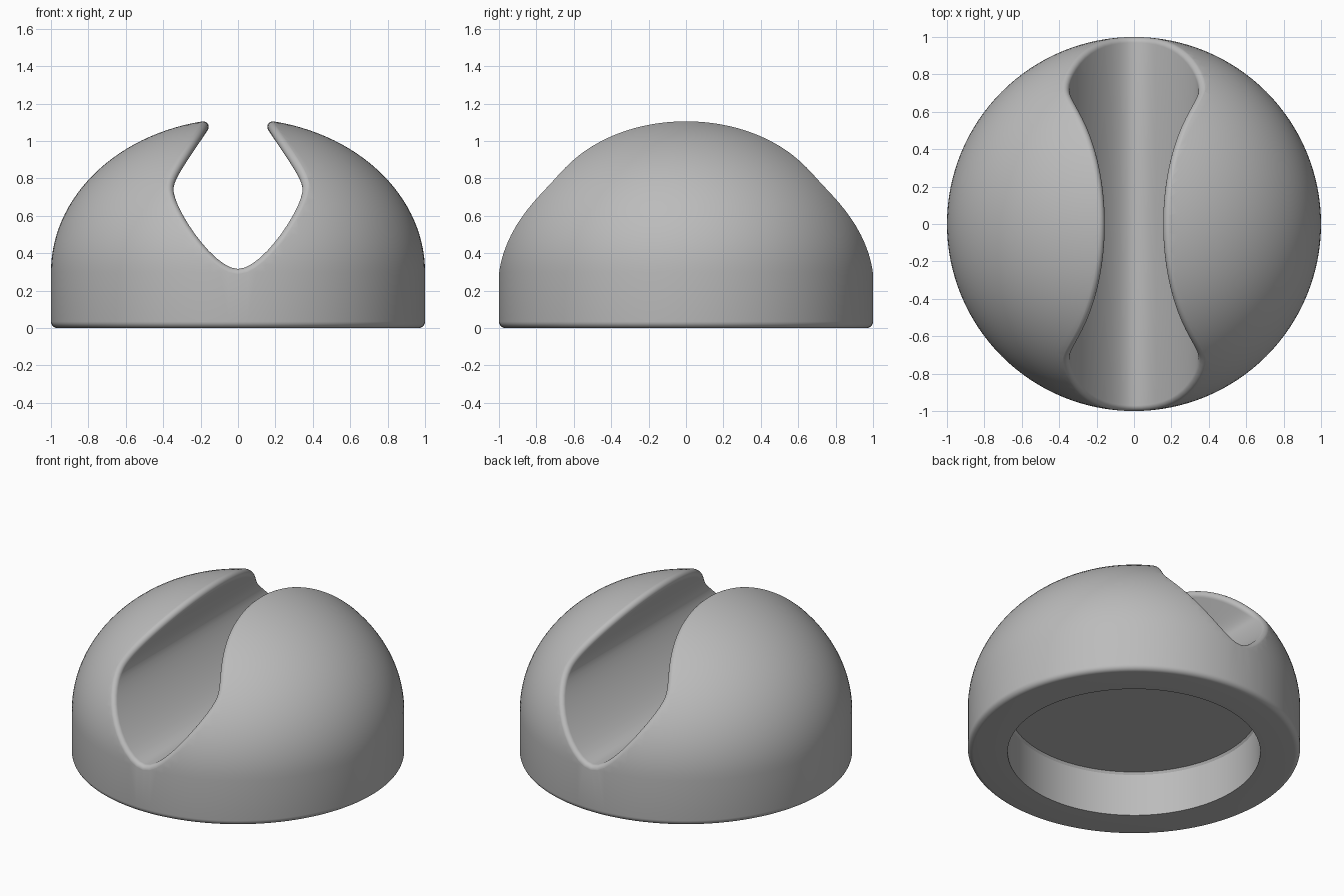
import bpy, bmesh
from math import sin, cos, pi, sqrt
from mathutils import Vector

if "Cube" in bpy.data.objects:
    bpy.data.objects.remove(bpy.data.objects["Cube"], do_unlink=True)

RISE, SHOULDER = 0.82, 0.30   # dome height above its shoulder
R = 0.03                      # rim rounding radius
K, ARC = 40, 8                # rim samples per quarter, rounding steps

grey = bpy.data.materials.new("plain grey")
grey.use_nodes = True
grey.diffuse_color = (0.5, 0.5, 0.5, 1)
grey.node_tree.nodes["Principled BSDF"].inputs["Base Color"].default_value = (0.5, 0.5, 0.5, 1)


def make_object(name, bm):
    bmesh.ops.recalc_face_normals(bm, faces=bm.faces)
    mesh = bpy.data.meshes.new(name)
    bm.to_mesh(mesh)
    bm.free()
    mesh.materials.append(grey)
    obj = bpy.data.objects.new(name, mesh)
    bpy.context.collection.objects.link(obj)
    return obj


# Domed body with a round recess underneath, turned from one profile
profile = [(0, 0.295), (0.75, 0.295), (0.76, 0.28), (0.76, 0)]
profile += [(0.965 + 0.035 * sin(a), 0.035 - 0.035 * cos(a))
            for a in (i * pi / 12 for i in range(7))]
profile += [(cos(a), SHOULDER + RISE * sin(a)) for a in (i * pi / 64 for i in range(32))]
profile += [(0, SHOULDER + RISE)]
bm = bmesh.new()
verts = [bm.verts.new((x, 0, z)) for x, z in profile]
edges = [bm.edges.new(pair) for pair in zip(verts, verts[1:])]
bmesh.ops.spin(bm, geom=verts + edges, cent=(0, 0, 0), axis=(0, 0, 1),
               angle=2 * pi, steps=128, use_duplicate=False)
bmesh.ops.remove_doubles(bm, verts=bm.verts, dist=0.0001)
body = make_object("cable_holder_body", bm)

# Channel cross-section: right half, from the lowest point up past the slot
LOWER = [Vector(p) for p in ((0, 0.316), (0.13, 0.316), (0.345, 0.64), (0.345, 0.74))]
UPPER = [Vector(p) for p in ((0.345, 0.74), (0.345, 0.80), (0.27, 0.895), (0.10, 1.15))]


def section(t):
    """Point on the channel wall and its normal into the body, t from 0 to 2."""
    (a, b, c, d), u = (LOWER, t) if t < 1 else (UPPER, t - 1)
    v = 1 - u
    point = a * v**3 + b * 3 * v * v * u + c * 3 * v * u * u + d * u**3
    along = ((b - a) * v * v + (c - b) * 2 * v * u + (d - c) * u * u).normalized()
    return point, Vector((along.y, -along.x))


def depth_squared(t):
    """Squared y where the rounding's centre line meets the inset dome."""
    point, normal = section(t)
    c = point + normal * R
    h = max(c.y - SHOULDER, 0) / (RISE - R)
    return (1 - R)**2 * (1 - h * h) - c.x**2


# Height where the two slot lips close over the channel
low, high = 1.0, 2.0
for _ in range(50):
    mid = (low + high) / 2
    low, high = (mid, high) if depth_squared(mid) > 0 else (low, mid)
tip = low


def rim_row(s, side):
    """Points from the channel wall, round the rim, and clear of the dome."""
    t = tip * (1 - (1 - s)**2)
    point, normal = section(t)
    c = point + normal * R
    y = side * sqrt(max(depth_squared(t), 0)) if s < 1 else 0
    centre = Vector((c.x, y, c.y))
    wall = Vector((-normal.x, 0, -normal.y))
    out = Vector((c.x / (1 - R)**2, y / (1 - R)**2,
                  max(c.y - SHOULDER, 0) / (RISE - R)**2)).normalized()
    angle = wall.angle(out)
    across = (out - wall * wall.dot(out)).normalized()
    row = []
    for i in range(ARC + 1):
        a = angle * 0.9 * i / ARC
        row.append(centre + (wall * cos(a) + across * sin(a)) * R)
    row.append(row[-1] + (across * cos(a) - wall * sin(a)) * 0.04)
    row.append(row[-1] + out * 0.3)
    return row


# Channel cutter: ruled wall, rounded rim and an outer cap
right = [rim_row(i / K, -1) for i in range(K + 1)]
right += [rim_row(i / K, 1) for i in reversed(range(K))]
left = [[Vector((-p.x, p.y, p.z)) for p in row] for row in reversed(right[1:-1])]
bm = bmesh.new()
rows = [[bm.verts.new(p) for p in row] for row in right + left]
N = len(rows)


def face(*corners):
    unique = list(dict.fromkeys(corners))
    if len(unique) > 2:
        bm.faces.new(unique)


for j in range(N):
    a, b = rows[j], rows[(j + 1) % N]
    for k in range(len(a) - 1):
        face(a[k], b[k], b[k + 1], a[k + 1])
for i in range(K):
    face(*(rows[j][0] for j in (i, i + 1, 2 * K - i - 1, 2 * K - i)))
    face(*(rows[j % N][0] for j in (N - i, N - i - 1, 2 * K + i + 1, 2 * K + i)))
for j in range(2 * K):
    face(*(rows[i % N][-1] for i in (j, j + 1, N - j - 1, N - j)))
cutter = make_object("channel_cutter", bm)
cutter.hide_render = True
cutter.hide_set(True)

# Carve the channel, then shade
cut = body.modifiers.new("channel", 'BOOLEAN')
cut.operation = 'DIFFERENCE'
cut.solver = 'EXACT'
cut.object = cutter
bpy.ops.object.select_all(action='DESELECT')
body.select_set(True)
bpy.context.view_layer.objects.active = body
bpy.ops.object.modifier_apply(modifier=cut.name)
bpy.data.objects.remove(cutter, do_unlink=True)
bpy.ops.object.shade_smooth_by_angle(angle=pi / 6)
